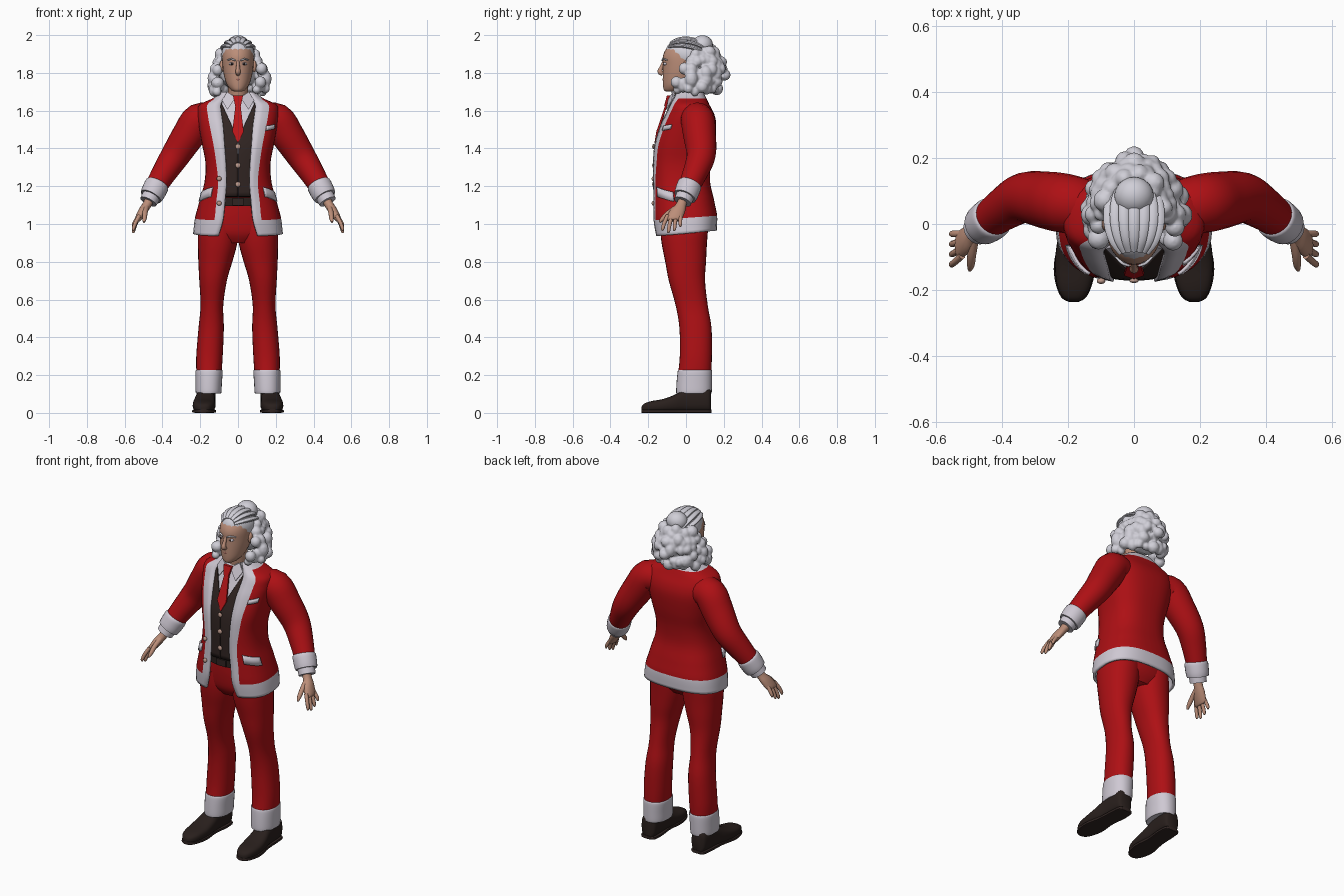
import bpy, bmesh, random
from math import sin, cos, pi, radians, asin
from mathutils import Vector, Matrix

random.seed(4)
cube = bpy.data.objects.get("Cube")
if cube:
    bpy.data.objects.remove(cube)


def material(name, r, g, b):
    m = bpy.data.materials.new(name)
    m.use_nodes = True
    m.diffuse_color = (r, g, b, 1)
    node = next(n for n in m.node_tree.nodes if n.type == 'BSDF_PRINCIPLED')
    node.inputs["Base Color"].default_value = (r, g, b, 1)
    node.inputs["Roughness"].default_value = 0.8
    return m


red = material("suit red", .42, .005, .007)
tie_red = material("tie red", .5, .008, .01)
fur = material("fur white", .62, .58, .65)
hair = material("hair white", .63, .62, .68)
brown = material("waistcoat brown", .03, .018, .016)
leather = material("shoe leather", .022, .014, .012)
skin = material("skin", .5, .27, .19)
beige = material("button beige", .5, .32, .26)
lip = material("lip", .36, .14, .11)


# ---------- helpers ----------
def finish(name, bm, mats, s=1, recalc=True):
    """Mirror if asked, shade smooth with sharp creases, and link."""
    if s < 0:
        for v in bm.verts:
            v.co.x *= -1
        bmesh.ops.reverse_faces(bm, faces=bm.faces[:])
    if recalc:
        bmesh.ops.recalc_face_normals(bm, faces=bm.faces[:])
    for f in bm.faces:
        f.smooth = True
    for e in bm.edges:
        if len(e.link_faces) == 2 and e.calc_face_angle(0) > radians(45):
            e.smooth = False
    mesh = bpy.data.meshes.new(name)
    bm.to_mesh(mesh)
    bm.free()
    for m in mats:
        mesh.materials.append(m)
    ob = bpy.data.objects.new(name, mesh)
    bpy.context.collection.objects.link(ob)
    return ob


def spline(rows, k):
    """Smooth curve through rows of numbers, k steps per span."""
    out, last = [], len(rows) - 1
    for i in range(last):
        p = [rows[max(0, min(last, i + j))] for j in (-1, 0, 1, 2)]
        for n in range(k):
            t = n / k
            out.append(tuple(.5 * (2*b + (c-a)*t + (2*a - 5*b + 4*c - d)*t*t
                                   + (3*b - a - 3*c + d)*t**3) for a, b, c, d in zip(*p)))
    return out + [tuple(rows[-1])]


def power(v, p):
    return abs(v) ** (2 / p) * (1 if v >= 0 else -1)


def loft(name, rings, mat, s=1, n=24, p=2):
    """Closed skin over rings given as centre and two half axes."""
    bm = bmesh.new()
    loops = [[bm.verts.new(Vector(c) + Vector(u) * power(cos(2*pi*i/n), p)
                           + Vector(v) * power(sin(2*pi*i/n), p)) for i in range(n)]
             for c, u, v in rings]
    for a, b in zip(loops, loops[1:]):
        for i in range(n):
            bm.faces.new((a[i], a[(i+1) % n], b[(i+1) % n], b[i]))
    bm.faces.new(loops[0])
    bm.faces.new(loops[-1])
    return finish(name, bm, [mat], s)


def stack(name, rows, mat, s=1, p=2, k=4):
    """Horizontal rings: z, centre x, centre y, half width, half depth."""
    loft(name, [((x, y, z), (rx, 0, 0), (0, ry, 0)) for z, x, y, rx, ry in spline(rows, k)],
         mat, s, 28, p)


def tube(name, rows, mat, s=1, n=12, k=4, ref=(0, 1, 0), flat=1):
    """Round limb along points x, y, z, radius."""
    pts = spline(rows, k)
    rings = []
    for i, q in enumerate(pts):
        d = Vector(pts[min(i+1, len(pts)-1)][:3]) - Vector(pts[max(i-1, 0)][:3])
        u = d.cross(Vector(ref)).normalized()
        rings.append((q[:3], u * q[3] * flat, d.cross(u).normalized() * q[3]))
    loft(name, rings, mat, s, n)


def ball(name, c, r, mat, s=1, tilt=0):
    bm = bmesh.new()
    m = Matrix.Translation(c) @ Matrix.Rotation(radians(tilt), 4, 'X') @ Matrix.Diagonal((*r, 1))
    bmesh.ops.create_uvsphere(bm, u_segments=20, v_segments=12, radius=1, matrix=m)
    finish(name, bm, [mat], s)


def plate(name, pts, mat, s=1, thick=.008):
    """Flat polygon thickened towards the front."""
    bm = bmesh.new()
    face = bm.faces.new([bm.verts.new(q) for q in pts])
    new = bmesh.ops.extrude_face_region(bm, geom=[face])["geom"]
    bmesh.ops.translate(bm, vec=(0, -thick, 0), verts=[v for v in new if isinstance(v, bmesh.types.BMVert)])
    finish(name, bm, [mat], s)


P = 2.6  # roundness of the torso section


def torso_point(row, a, grow=0):
    z, rx, yf, yb = row[:4]
    return Vector(((rx + grow) * power(sin(a), P),
                   (yf + yb)/2 - ((yb - yf)/2 + grow) * power(cos(a), P), z))


def coat(name, rows, mats, rule, thick):
    """Open-fronted garment; the last two numbers of a row are the edge and trim x."""
    bm = bmesh.new()
    loops = []
    for row in rows:
        a0, a1 = (asin(min(1, (x / row[1]) ** (P/2))) for x in row[4:6])
        angles = [a0, (a0 + a1)/2] + [a1 + (pi - a1)*i/16 for i in range(17)]
        angles += [2*pi - a for a in reversed(angles[:-1])]
        loop = []
        for a in angles:
            q = torso_point(row, a)
            q.z += .09 * (q.y + .17) * max(0, min(1, (1.1 - q.z) / .1))
            loop.append(bm.verts.new(q))
        loops.append(loop)
    for row, a, b in zip(rows, loops, loops[1:]):
        for j in range(len(a) - 1):
            f = bm.faces.new((a[j], a[j+1], b[j+1], b[j]))
            f.material_index = rule(row[0], min(j, len(a) - 2 - j))
    mod = finish(name, bm, mats, recalc=False).modifiers.new("cloth", 'SOLIDIFY')
    mod.thickness = thick


# ---------- jacket: z, half width, front y, back y, opening x, trim x ----------
jacket = spline([
    (.935, .238, -.165, .163, .105, .15), (1.02, .228, -.176, .165, .08, .125),
    (1.12, .205, -.176, .15, .07, .115), (1.22, .178, -.178, .128, .062, .105),
    (1.32, .172, -.18, .132, .066, .115), (1.42, .19, -.172, .15, .073, .13),
    (1.52, .208, -.142, .16, .08, .15), (1.58, .215, -.115, .15, .088, .16),
    (1.63, .205, -.092, .125, .093, .163), (1.665, .135, -.078, .108, .08, .122),
    (1.70, .09, -.06, .09, .06, .085)], 4)
coat("jacket", jacket, [red, fur], lambda z, j: int(j < 2 or z < 1.019 or z > 1.66), .014)


def patch(name, a0, a1, z0, z1, drop, s):
    """Cloth strip lying on the jacket between two angles."""
    bm = bmesh.new()
    grid = []
    for i in range(9):
        a = radians(a0 + (a1 - a0)*i/8)
        col = []
        for z in (z0, z1):
            zz = z - drop*i/8
            row = min(jacket, key=lambda r: abs(r[0] - zz))
            hi = jacket[min(jacket.index(row) + 1, len(jacket) - 1)]
            lo = jacket[max(jacket.index(row) - 1, 0)]
            t = (zz - lo[0]) / (hi[0] - lo[0])
            q = torso_point([l + (h - l)*t for l, h in zip(lo, hi)], a, .008)
            col.append(bm.verts.new(q))
        grid.append(col)
    for a, b in zip(grid, grid[1:]):
        bm.faces.new((a[0], b[0], b[1], a[1]))
    finish(name, bm, [fur], s, False).modifiers.new("cloth", 'SOLIDIFY').thickness = .009


patch("breast_pocket", 40, 62, 1.495, 1.52, -.008, 1)

# ---------- waistcoat, shirt, tie ----------
vest = [(z, rx - .018, yf + .008, yb - .018, max(.002, (z - 1.45)*.46), max(.02, (z - 1.45)*.46 + .01))
        for z, rx, yf, yb, *_ in jacket if 1.13 < z < 1.64]
coat("waistcoat", vest, [brown], lambda z, j: 0, .006)
stack("shirt", [(z, 0, (yf + yb)/2, rx - .03, (yb - yf)/2 - .019)
                for z, rx, yf, yb, *_ in jacket if 1.36 < z < 1.69], fur, p=P, k=1)
plate("tie_blade", [(-.013, -.098, 1.635), (.013, -.098, 1.635), (.03, -.147, 1.49),
                    (0, -.157, 1.43), (-.03, -.147, 1.49)], tie_red, thick=.01)
plate("tie_knot", [(-.027, -.085, 1.68), (.027, -.085, 1.68), (.015, -.1, 1.625),
                   (-.015, -.1, 1.625)], tie_red, thick=.016)
for z in (1.41, 1.31, 1.21):
    ball("waistcoat_button", (0, -.172, z), (.014, .007, .014), beige)
for z in (1.24, 1.11):
    ball("jacket_button", (-.1, -.173, z), (.013, .009, .013), beige)

# ---------- trousers top and belt ----------
stack("trouser_hips", [(.9, 0, -.01, .1, .09), (.95, 0, -.01, .195, .12), (1.03, 0, -.008, .195, .134),
                       (1.1, 0, -.01, .172, .135), (1.13, 0, -.012, .16, .134)], red, p=2.3)
stack("belt", [(1.095, 0, -.012, .174, .142), (1.14, 0, -.012, .168, .142)], leather, p=2.3)
plate("belt_buckle", [(x, -.154, z) for x, z in ((-.03, 1.098), (.03, 1.098), (.03, 1.137), (-.03, 1.137))], brown)

# ---------- paired parts ----------
for s, side in ((1, "left_"), (-1, "right_")):
    patch(side + "pocket_flap", 40, 78, 1.145, 1.195, .025, s)
    plate(side + "shirt_collar", [(.012, -.084, 1.67), (.058, -.06, 1.70), (.085, -.068, 1.655),
                                  (.056, -.098, 1.605)], fur, s)

    # sleeve with fur cuff and shirt cuff
    tube(side + "sleeve", [(.13, .05, 1.55, .08), (.205, .062, 1.55, .09), (.262, .072, 1.47, .087),
                           (.33, .08, 1.365, .077), (.385, .052, 1.28, .067), (.44, .012, 1.19, .056)],
         red, s, 24)
    tube(side + "fur_cuff", [(.425, .022, 1.215, .058), (.43, .018, 1.205, .065), (.45, .003, 1.165, .064),
                             (.461, -.006, 1.145, .06)], fur, s, 24)
    tube(side + "shirt_cuff", [(.45, .002, 1.165, .05), (.475, -.018, 1.118, .047)], fur, s, 20)

    # hand
    loft(side + "palm", [((x, y, z), (0, w, 0), (t, 0, t*.5)) for x, y, z, w, t in spline(
        [(.46, -.008, 1.145, .028, .025), (.48, -.025, 1.105, .028, .021), (.503, -.045, 1.07, .041, .021),
         (.527, -.062, 1.03, .043, .016), (.532, -.066, 1.018, .036, .01)], 4)], skin, s, 16)
    for i, tip in enumerate((.985, .963, .952, .965)):
        y = -.03 - .022*i
        tube(side + "finger", [(.522, y, 1.045, .011), (.542, y - .006*i, .95 + tip/2 - .425, .0105),
                               (.553, y - .009*i, tip + .012, .009), (.553, y - .01*i, tip, .004)], skin, s, 10)
    tube(side + "thumb", [(.485, -.045, 1.09, .015), (.492, -.09, 1.06, .014), (.495, -.122, 1.03, .012),
                          (.498, -.14, 1.01, .006)], skin, s, 10, ref=(1, 0, 0))

    # leg, fur hem and shoe
    stack(side + "trouser_leg", [
        (.2, .154, .045, .066, .088), (.3, .151, .052, .07, .085), (.45, .142, .05, .067, .085),
        (.57, .138, .03, .06, .085), (.7, .132, .005, .073, .096), (.8, .12, -.002, .09, .108),
        (.88, .11, -.008, .102, .118), (.95, .105, -.01, .106, .125), (1.03, .1, -.008, .095, .13)],
        red, s, 2.2)
    stack(side + "trouser_fur", [(.103, .156, .042, .062, .088), (.108, .156, .042, .068, .094),
                                 (.16, .155, .044, .07, .094), (.22, .153, .047, .072, .091),
                                 (.226, .153, .047, .066, .085)], fur, s, 2.2)
    loft(side + "shoe", [((x, y, h/2 + .004), (w, 0, 0), (0, 0, h/2)) for y, x, w, h in spline(
        [(-.235, .183, .014, .03), (-.222, .183, .034, .045), (-.185, .182, .052, .058),
         (-.12, .18, .06, .07), (-.06, .177, .057, .092), (0, .172, .05, .122), (.08, .168, .05, .135),
         (.12, .167, .045, .13), (.132, .167, .03, .115)], 4)], leather, s, 24, 2.8)
    loft(side + "sole", [((x, y, .009), (w, 0, 0), (0, 0, .009)) for y, x, w in spline(
        [(-.236, .183, .016), (-.222, .183, .038), (-.18, .182, .056), (-.12, .18, .063),
         (-.03, .175, .05), (.06, .168, .052), (.12, .167, .047), (.135, .167, .03)], 4)],
         brown, s, 16, 5)

    # face details
    ball(side + "eye", (.033, -.109, 1.848), (.014, .012, .008), fur, s)
    ball(side + "iris", (.033, -.118, 1.848), (.006, .005, .006), leather, s)
    tube(side + "eyebrow", [(.014, -.127, 1.866, .004), (.035, -.119, 1.873, .005),
                            (.056, -.1, 1.867, .003)], hair, s, 8)
    ball(side + "ear", (.086, .0, 1.835), (.012, .02, .032), skin, s, -10)

# ---------- neck, head and nose ----------
stack("neck", [(1.62, 0, .01, .058, .062), (1.68, 0, 0, .052, .058), (1.76, 0, -.01, .055, .06)], skin)
stack("head", [(1.702, 0, -.08, .022, .028), (1.712, 0, -.068, .038, .05), (1.74, 0, -.045, .06, .077),
               (1.79, 0, -.025, .075, .098), (1.84, 0, -.018, .082, .104), (1.89, 0, -.014, .083, .108),
               (1.93, 0, -.004, .076, .098), (1.96, 0, .005, .05, .066)], skin)
tube("nose", [(0, -.116, 1.862, .008), (0, -.13, 1.83, .01), (0, -.137, 1.806, .014),
              (0, -.122, 1.794, .011)], skin, ref=(1, 0, 0))
tube("mouth", [(-.026, -.105, 1.764, .003), (0, -.118, 1.766, .0075), (.026, -.105, 1.764, .003)], lip, n=8)

# ---------- swept back hair ----------
ball("hair_cap", (0, .015, 1.893), (.09, .126, .088), hair, tilt=-13)
for t in range(-60, 61, 20):
    lock = []
    for step in range(6):
        b = radians(28 + step * 22)
        q = Vector((.088 * sin(radians(t)) * sin(b), -.124 * cos(b), .087 * sin(b) * cos(radians(t))))
        q = Matrix.Rotation(radians(-13), 3, 'X') @ q + Vector((0, .015, 1.893))
        lock.append((*q, .006 + .012 * sin(b)))
    tube("hair_lock", lock, hair, n=10, ref=(1, 0, 0), flat=.6)
ball("hair_bun", (0, .085, 1.945), (.06, .058, .054), hair, tilt=20)

# ---------- curly hair mass: z, half width, depth, start angle ----------
bm = bmesh.new()


def curl(c, r):
    m = Matrix.Translation(c) @ Matrix.Diagonal((*r, 1))
    bmesh.ops.create_icosphere(bm, subdivisions=2, radius=1, matrix=m)


curl((0, .09, 1.81), (.105, .1, .1))
for z, rx, ry, start in ((1.715, .138, .12, -42), (1.76, .132, .148, -32), (1.805, .118, .158, -14),
                         (1.85, .105, .148, 0), (1.895, .085, .115, 8)):
    for i in range(17):
        a = radians(start + (180 - 2*start) * i / 16)
        g = random.uniform(.92, 1.1)
        r = random.uniform(.022, .037)
        curl((rx*g*cos(a), .032 + ry*g*sin(a), z + random.uniform(-.018, .018)),
             (r, r, r * random.uniform(.9, 1.35)))
curls = finish("curly_hair", bm, [hair])
remesh = curls.modifiers.new("blend", 'REMESH')
remesh.mode = 'VOXEL'
remesh.voxel_size = .006
remesh.use_smooth_shade = True
soft = curls.modifiers.new("soften", 'SMOOTH')
soft.iterations = 2
